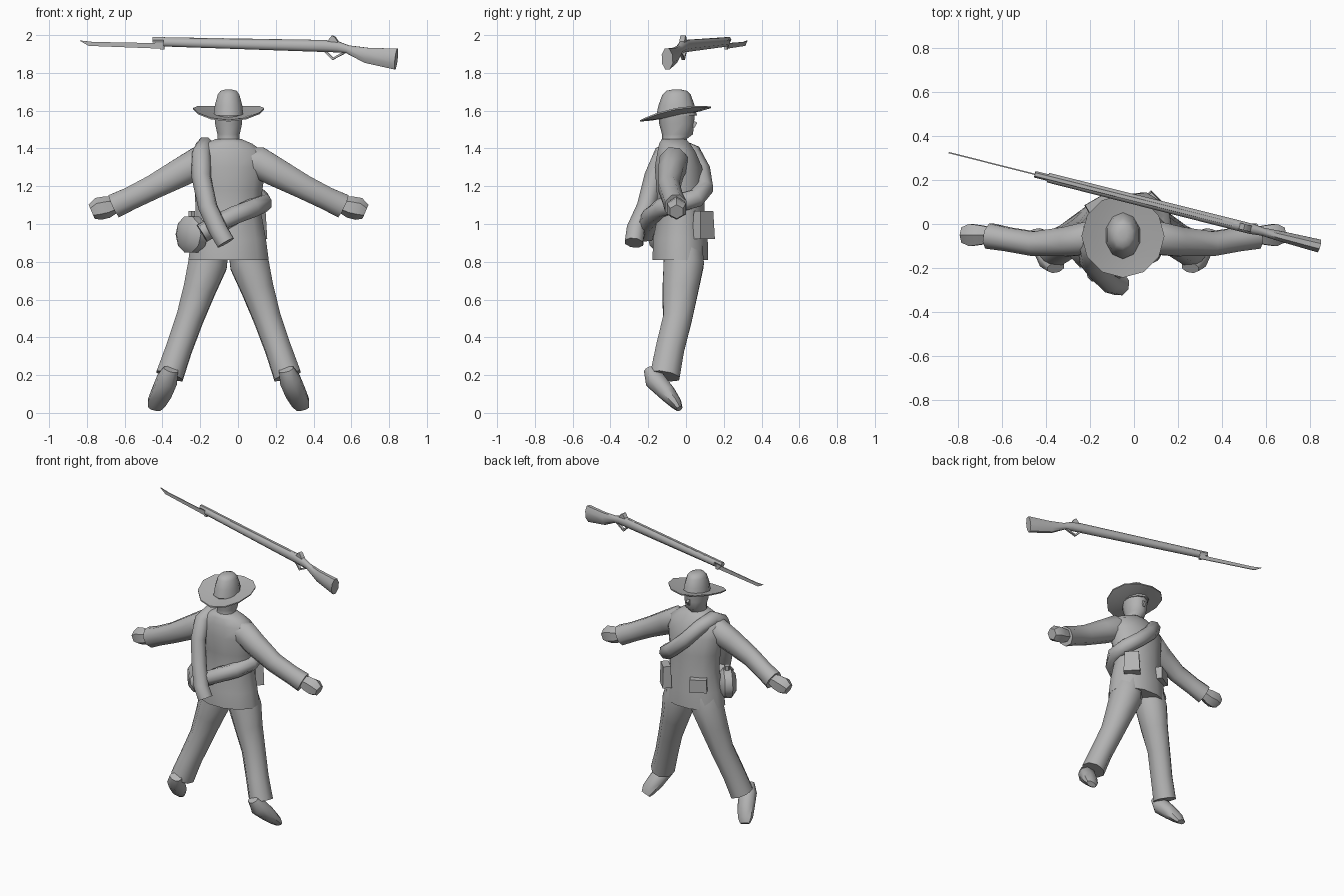
import bpy, bmesh, math
from mathutils import Vector, Matrix

CX = -0.05  # body centre line

mat = bpy.data.materials.new("plain grey")
mat.diffuse_color = (0.45, 0.45, 0.45, 1)


def finish(name, bm, angle=50):
    bmesh.ops.recalc_face_normals(bm, faces=bm.faces)
    me = bpy.data.meshes.new(name)
    bm.to_mesh(me)
    bm.free()
    me.materials.append(mat)
    ob = bpy.data.objects.new(name, me)
    bpy.context.collection.objects.link(ob)
    bpy.ops.object.select_all(action='DESELECT')
    bpy.context.view_layer.objects.active = ob
    ob.select_set(True)
    bpy.ops.object.shade_smooth_by_angle(angle=math.radians(angle))
    return ob


def tube(name, rings, ref, sides=8, upright=False, angle=50):
    """Skin rings of (x, y, z, radius along ref, radius across)."""
    bm = bmesh.new()
    pts = [Vector(r[:3]) for r in rings]
    loops = []
    for i, r in enumerate(rings):
        t = pts[min(i + 1, len(pts) - 1)] - pts[max(i - 1, 0)]
        t = Vector((0, 0, 1)) if upright else t.normalized()
        a = Vector(ref)
        a = (a - t * a.dot(t)).normalized()
        b = t.cross(a)
        loops.append([bm.verts.new(pts[i] + a * r[3] * math.cos(k) + b * r[4] * math.sin(k))
                      for k in [2 * math.pi * (j + 0.5) / sides for j in range(sides)]])
    for p, q in zip(loops, loops[1:]):
        for j in range(sides):
            n = (j + 1) % sides
            bm.faces.new((p[j], p[n], q[n], q[j]))
    bm.faces.new(loops[0])
    bm.faces.new(loops[-1])
    return finish(name, bm, angle)


def stack(name, rings, sides=12):
    """Upright form from rings of (z, y centre, x radius, y radius)."""
    return tube(name, [(CX, y, z, rx, ry) for z, y, rx, ry in rings], (1, 0, 0), sides, True)


def pair(name, rings, ref, sides=8):
    """Left and right copies, x measured outwards from the body centre."""
    for side, s in (("left", -1), ("right", 1)):
        tube(side + "_" + name, [(CX + s * r[0],) + tuple(r[1:]) for r in rings], ref, sides)


def box(name, loc, size, yaw, taper=1.0):
    bm = bmesh.new()
    bmesh.ops.create_cube(bm, size=1)
    for v in bm.verts:
        if v.co.z > 0:
            v.co.x *= taper
            v.co.y *= taper
    m = Matrix.Translation(loc) @ Matrix.Rotation(math.radians(yaw), 4, 'Z') @ Matrix.Diagonal((*size, 1))
    bm.transform(m)
    return finish(name, bm, 30)


# Coat and head
stack("coat", [(0.81, -0.03, 0.22, 0.152), (0.92, -0.03, 0.205, 0.15), (1.05, -0.025, 0.18, 0.128),
               (1.18, -0.03, 0.185, 0.13), (1.30, -0.04, 0.205, 0.13), (1.38, -0.05, 0.195, 0.105),
               (1.425, -0.06, 0.13, 0.085), (1.45, -0.065, 0.07, 0.065)])
stack("head", [(1.41, -0.065, 0.07, 0.065), (1.452, -0.06, 0.06, 0.066), (1.475, -0.045, 0.062, 0.082),
               (1.53, -0.05, 0.075, 0.092), (1.60, -0.05, 0.078, 0.098)], 10)
tube("nose", [(CX, 0.02, 1.555, 0.01, 0.012), (CX, 0.045, 1.53, 0.014, 0.022),
              (CX, 0.035, 1.51, 0.012, 0.012)], (1, 0, 0), 4)

# Hat crown, then the tilted brim curled up at the sides
stack("hat_crown", [(1.575, -0.05, 0.082, 0.108), (1.63, -0.05, 0.076, 0.095), (1.685, -0.05, 0.06, 0.075),
                    (1.705, -0.05, 0.045, 0.055), (1.712, -0.05, 0.018, 0.022)], 10)
bm = bmesh.new()
N = 12
levels = []
for r, dz in ((0.07, 0.0), (0.13, 0.0), (0.188, 0.004), (0.188, -0.004), (0.13, -0.01), (0.07, -0.012)):
    ring = []
    for k in range(N):
        a = 2 * math.pi * k / N
        x, y = r * math.cos(a), r * math.sin(a)
        z = 1.582 + dz + 0.19 * y + 0.028 * (x / 0.188) ** 2
        ring.append(bm.verts.new((CX + x, -0.055 + y, z)))
    levels.append(ring)
for p, q in zip(levels, levels[1:] + levels[:1]):
    for k in range(N):
        n = (k + 1) % N
        bm.faces.new((p[k], p[n], q[n], q[k]))
finish("hat_brim", bm)

# Arms and hands
pair("sleeve", [(0.06, -0.06, 1.34, 0.07, 0.07), (0.16, -0.065, 1.325, 0.08, 0.09),
                (0.25, -0.08, 1.275, 0.072, 0.083), (0.40, -0.09, 1.195, 0.06, 0.07),
                (0.52, -0.07, 1.135, 0.058, 0.066), (0.605, -0.055, 1.095, 0.062, 0.07)], (0, 1, 0))
pair("hand", [(0.58, -0.05, 1.105, 0.035, 0.035), (0.64, -0.05, 1.09, 0.05, 0.058),
              (0.69, -0.05, 1.08, 0.058, 0.06), (0.725, -0.05, 1.065, 0.04, 0.04)], (0, 1, 0), 6)

# Trousers and shoes
pair("trouser_leg", [(0.09, -0.015, 0.88, 0.10, 0.11), (0.11, -0.012, 0.79, 0.112, 0.115),
                     (0.155, -0.03, 0.65, 0.092, 0.102), (0.205, -0.045, 0.50, 0.078, 0.083),
                     (0.262, -0.085, 0.34, 0.074, 0.082), (0.312, -0.112, 0.195, 0.078, 0.085)], (1, 0, 0))
pair("shoe", [(0.305, -0.198, 0.23, 0.042, 0.028), (0.325, -0.165, 0.175, 0.058, 0.058),
              (0.355, -0.10, 0.105, 0.058, 0.048), (0.382, -0.055, 0.052, 0.052, 0.034),
              (0.393, -0.035, 0.022, 0.036, 0.018)], (1, 0, 0))

# Blanket roll over one shoulder, its two ends crossing behind the hip
R = 0.052
path = [(-0.065, -0.275, 0.90), (-0.105, -0.265, 0.97), (-0.16, -0.21, 1.09), (-0.195, -0.17, 1.25),
        (-0.195, -0.12, 1.37), (-0.175, -0.05, 1.41), (-0.14, 0.03, 1.375), (-0.06, 0.08, 1.28),
        (0.04, 0.095, 1.19), (0.115, 0.05, 1.135), (0.13, -0.04, 1.11), (0.075, -0.13, 1.085),
        (-0.02, -0.18, 1.045), (-0.11, -0.205, 1.0), (-0.19, -0.21, 0.95)]
tube("blanket_roll", [p + (R, R) for p in path], (0.7, 0, 0.7), 8)

# Canteen, cartridge box and belt pouch
o = Vector((-1, -0.9, 0)).normalized()
c = Vector((-0.245, -0.115, 0.945))
tube("canteen", [tuple(c + o * d) + (r, r) for d, r in ((-0.055, 0.06), (-0.025, 0.1), (0.025, 0.1), (0.055, 0.06))],
     (0, 0, 1), 10)
tube("canteen_neck", [tuple(c + Vector((0, 0, z))) + (0.02, 0.02) for z in (0.08, 0.125)], (1, 0, 0), 6)
box("cartridge_box", (0.095, 0.093, 0.995), (0.11, 0.06, 0.15), -45, 0.85)
box("belt_pouch", (-0.16, 0.088, 0.985), (0.115, 0.06, 0.09), 30, 0.95)


# Rifle, lying along a slanting line above the figure
def along(x):
    return 0.112 - 0.252 * x


def rifle_tube(name, rings, sides=8):
    tube(name, [(x, along(x), z, rv, rh) for x, z, rv, rh in rings], (0, 0, 1), sides)


def rifle_plate(name, pts, half):
    bm = bmesh.new()
    n = Vector((0.244, 0.97, 0)) * half
    a, b = [[bm.verts.new(Vector((x, along(x), z)) + n * s) for x, z in pts] for s in (-1, 1)]
    bm.faces.new(a)
    bm.faces.new(b)
    for i in range(len(pts)):
        j = (i + 1) % len(pts)
        bm.faces.new((a[i], a[j], b[j], b[i]))
    finish(name, bm, 30)


rifle_tube("rifle_stock", [(-0.39, 1.962, 0.024, 0.024), (0.46, 1.942, 0.034, 0.026), (0.53, 1.937, 0.031, 0.026),
                           (0.58, 1.925, 0.023, 0.02), (0.68, 1.893, 0.044, 0.026), (0.838, 1.873, 0.06, 0.032)])
rifle_tube("rifle_barrel", [(-0.45, 1.975, 0.017, 0.015), (0.45, 1.957, 0.02, 0.017)], 6)
rifle_plate("hammer", [(0.47, 1.96), (0.50, 1.998), (0.515, 1.99), (0.54, 1.95)], 0.014)
rifle_plate("guard_front", [(0.455, 1.915), (0.50, 1.868), (0.508, 1.877), (0.47, 1.915)], 0.008)
rifle_plate("guard_rear", [(0.50, 1.868), (0.57, 1.905), (0.555, 1.91), (0.503, 1.88)], 0.008)
rifle_plate("bayonet_socket", [(-0.45, 1.975), (-0.39, 1.975), (-0.39, 1.925), (-0.41, 1.925)], 0.008)
rifle_plate("bayonet", [(-0.40, 1.957), (-0.40, 1.928), (-0.79, 1.943), (-0.84, 1.972), (-0.77, 1.964)], 0.003)
